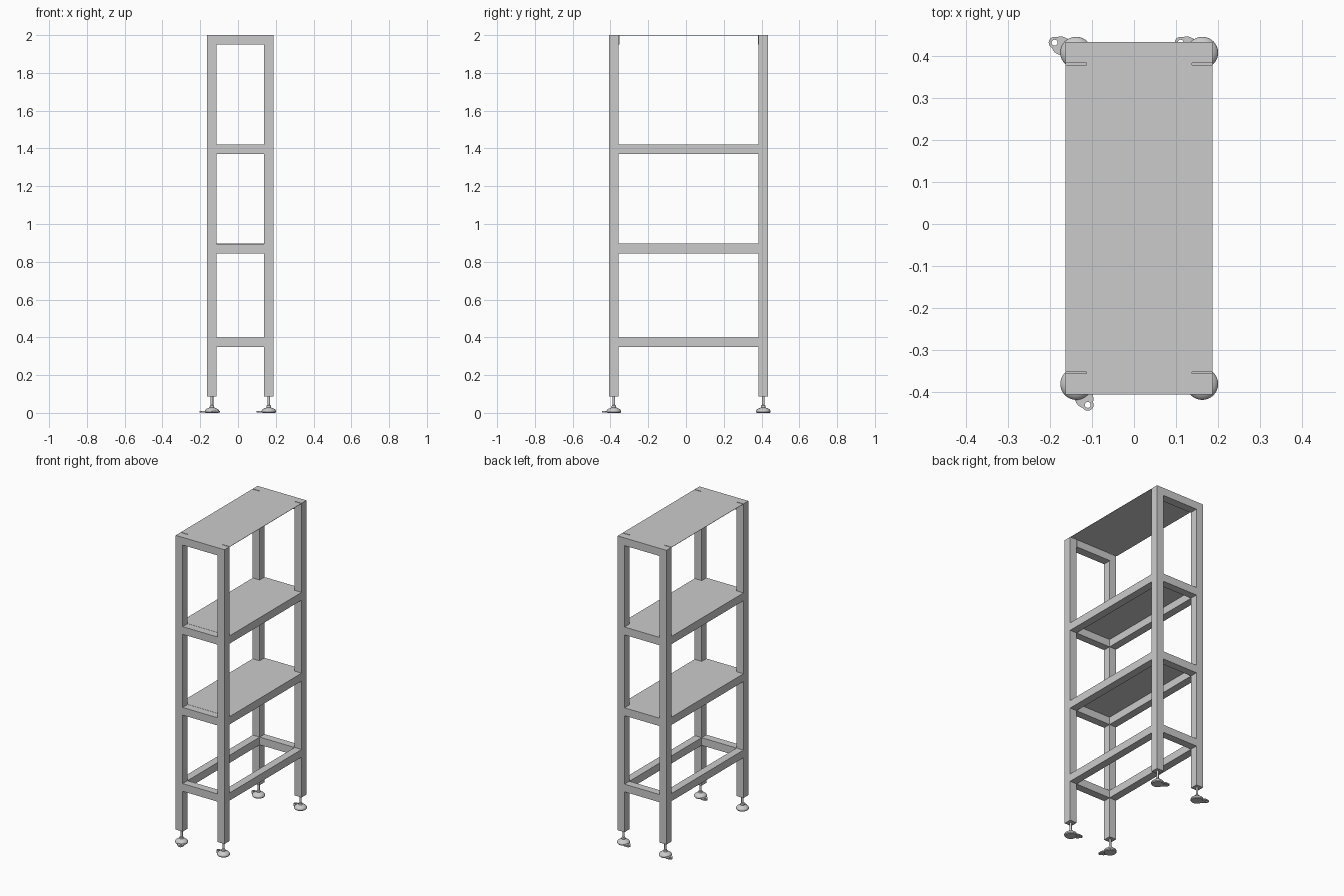
import bpy, bmesh, math
from mathutils import Matrix

if "Cube" in bpy.data.objects:
    bpy.data.objects.remove(bpy.data.objects["Cube"])

grey = bpy.data.materials.new("light_grey_metal")
grey.use_nodes = True
colour = (0.6, 0.6, 0.6, 1)
grey.diffuse_color = colour
grey.node_tree.nodes["Principled BSDF"].inputs["Base Color"].default_value = colour


def finish(name, bm, smooth=False):
    bmesh.ops.recalc_face_normals(bm, faces=bm.faces)
    for f in bm.faces:
        f.smooth = smooth
    mesh = bpy.data.meshes.new(name)
    bm.to_mesh(mesh)
    bm.free()
    mesh.materials.append(grey)
    obj = bpy.data.objects.new(name, mesh)
    bpy.context.collection.objects.link(obj)
    if smooth:
        mesh.set_sharp_from_angle(angle=math.radians(35))
    return obj


def box(name, x0, x1, y0, y1, z0, z1):
    bm = bmesh.new()
    bmesh.ops.create_cube(bm, size=1)
    for v in bm.verts:
        v.co.x = x1 if v.co.x > 0 else x0
        v.co.y = y1 if v.co.y > 0 else y0
        v.co.z = z1 if v.co.z > 0 else z0
    return finish(name, bm)


def lathe(name, profile, x, y, steps=32):
    bm = bmesh.new()
    verts = [bm.verts.new((r, 0, z)) for r, z in profile]
    edges = [bm.edges.new(pair) for pair in zip(verts, verts[1:])]
    bmesh.ops.spin(bm, geom=verts + edges, cent=(0, 0, 0), axis=(0, 0, 1),
                   angle=math.tau, steps=steps)
    bmesh.ops.remove_doubles(bm, verts=bm.verts, dist=1e-5)
    bmesh.ops.translate(bm, verts=bm.verts, vec=(x, y, 0))
    return finish(name, bm, True)


def fixing_tab(name, x, y, angle):
    # Thin rounded lug with a bolt hole, widening toward the foot
    bm = bmesh.new()
    n, rings = 32, []
    for z in (0.003, 0.010):
        inner, outer = [], []
        for i in range(n):
            a = math.tau * i / n
            c, s = math.cos(a), math.sin(a)
            back = max(0, -c)
            inner.append(bm.verts.new((0.057 + 0.007 * c, 0.007 * s, z)))
            outer.append(bm.verts.new((0.057 + c * (0.014 + 0.032 * back),
                                       s * (0.014 + 0.022 * back), z)))
        rings.append((inner, outer))
    (i0, o0), (i1, o1) = rings
    for p, q in ((i0, o0), (o0, o1), (o1, i1), (i1, i0)):
        for k in range(n):
            j = (k + 1) % n
            bm.faces.new((p[k], p[j], q[j], q[k]))
    bm.transform(Matrix.Translation((x, y, 0)) @ Matrix.Rotation(angle, 4, 'Z'))
    return finish(name, bm)


# Frame extents and tube size
X0, X1, Y0, Y1 = -0.163, 0.188, -0.407, 0.434
T = 0.05
XI0, XI1, YI0, YI1 = X0 + T, X1 - T, Y0 + T, Y1 - T

# Legs with levelling feet
foot = [(0, 0), (0.034, 0), (0.038, 0.005), (0.038, 0.011), (0.035, 0.017),
        (0.028, 0.022), (0.018, 0.026), (0.012, 0.029), (0.011, 0.038),
        (0.007, 0.042), (0.007, 0.09), (0, 0.09)]
corners = [("front_right", X0, Y0, -61), ("front_left", X1 - T, Y0, 155),
           ("back_right", X0, YI1, 155), ("back_left", X1 - T, YI1, 155)]
for name, x, y, turn in corners:
    box(name + "_leg", x, x + T, y, y + T, 0.088, 2)
    cx, cy = x + T / 2, y + T / 2
    lathe(name + "_foot", foot, cx, cy)
    fixing_tab(name + "_fixing_tab", cx, cy, math.radians(turn))

# Rails on all four sides at three levels
for level, top in (("lower", 0.40), ("middle", 0.895), ("upper", 1.42)):
    z = top - T
    box(level + "_front_rail", XI0, XI1, Y0, YI0, z, top)
    box(level + "_back_rail", XI0, XI1, YI1, Y1, z, top)
    box(level + "_right_rail", X0, XI0, YI0, YI1, z, top)
    box(level + "_left_rail", XI1, X1, YI0, YI1, z, top)
    # Thin shelf sheet lying on the rails
    if level != "lower":
        box(level + "_shelf", X0, X1, YI0, Y1, top - 0.001, top + 0.001)

# Top end rails and top sheet
box("top_front_rail", XI0, XI1, Y0, YI0 + 0.004, 2 - T, 2)
box("top_back_rail", XI0, XI1, YI1 - 0.004, Y1, 2 - T, 2)
box("top_sheet", X0, X1, YI0 + 0.004, YI1 - 0.004, 1.998, 2)
